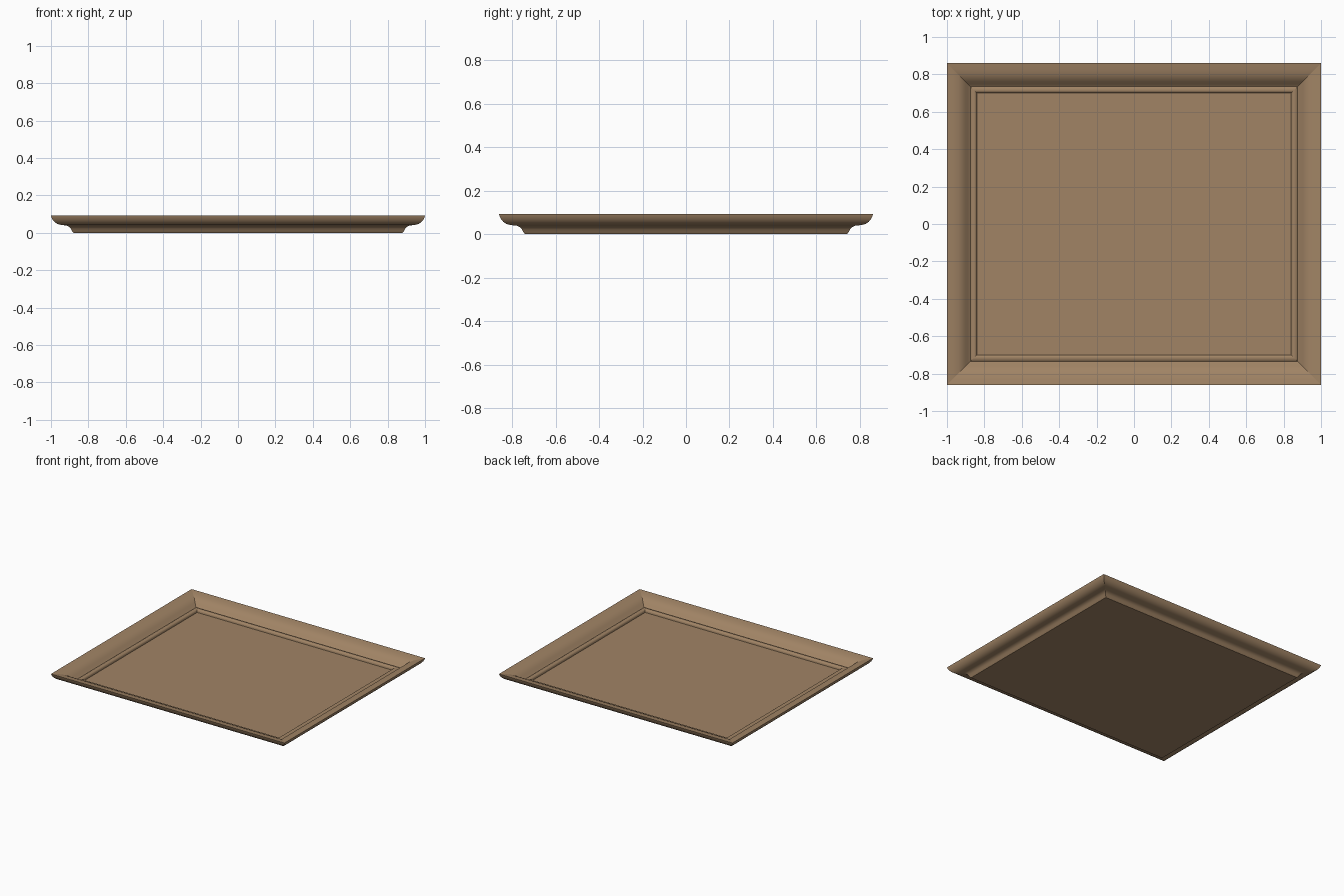
import bpy
import bmesh
import math

HALF_X, HALF_Y = 1.0, 0.86

cube = bpy.data.objects.get("Cube")
if cube:
    bpy.data.objects.remove(cube, do_unlink=True)

wood = bpy.data.materials.new("warm brown wood")
wood.use_nodes = True
tone = (0.355, 0.23, 0.13, 1.0)
wood.diffuse_color = tone
bsdf = wood.node_tree.nodes["Principled BSDF"]
bsdf.inputs["Base Color"].default_value = tone
bsdf.inputs["Roughness"].default_value = 0.7


def sweep_rectangle(name, profile):
    """Sweep (inset, height) points around the rectangle and cap both ends."""
    bm = bmesh.new()
    rings = []
    for inset, z in profile:
        x, y = HALF_X - inset, HALF_Y - inset
        rings.append([bm.verts.new((sx * x, sy * y, z))
                      for sx, sy in ((-1, -1), (1, -1), (1, 1), (-1, 1))])
    mitres = []
    for a, b in zip(rings, rings[1:]):
        for i in range(4):
            j = (i + 1) % 4
            bm.faces.new((a[i], a[j], b[j], b[i]))
            mitres.append((a[i], b[i]))
    bm.faces.new(rings[0])
    bm.faces.new(rings[-1])
    bmesh.ops.recalc_face_normals(bm, faces=bm.faces)
    # Smooth along the moulding, crisp at steps and mitres
    for face in bm.faces:
        face.smooth = True
    for edge in bm.edges:
        edge.smooth = edge.calc_face_angle(0) < math.radians(35)
    for pair in mitres:
        bm.edges.get(pair).smooth = False
    mesh = bpy.data.meshes.new(name)
    bm.to_mesh(mesh)
    bm.free()
    mesh.materials.append(wood)
    obj = bpy.data.objects.new(name, mesh)
    bpy.context.collection.objects.link(obj)


# Base, underside cove and rounded lip
outside = [(0.12, 0.0), (0.112, 0.01), (0.106, 0.022), (0.097, 0.032),
           (0.083, 0.039), (0.055, 0.042), (0.035, 0.047), (0.02, 0.057),
           (0.009, 0.07), (0.002, 0.085), (0.0, 0.093)]
# Inner slope rolling down from the rim
slope = [(0.03, 0.089), (0.06, 0.081), (0.08, 0.071), (0.098, 0.056),
         (0.112, 0.041), (0.125, 0.032)]
# Small bead, then the step down to the flat floor
bead = [(0.129, 0.035), (0.136, 0.038), (0.148, 0.038), (0.155, 0.034),
        (0.159, 0.027), (0.16, 0.016)]
sweep_rectangle("tray", outside + slope + bead)
